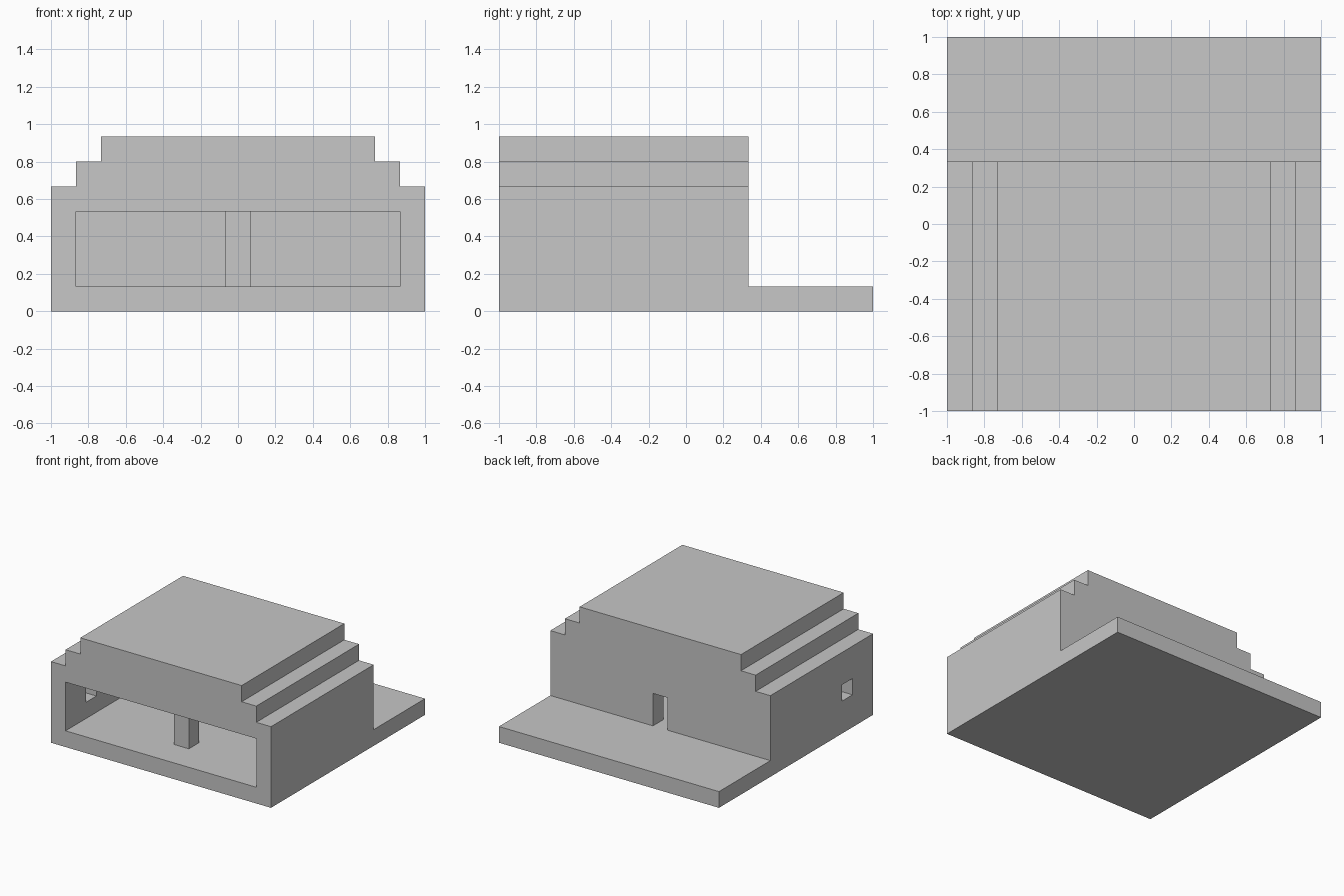
import bpy
import bmesh

U = 2 / 15  # one building block

cube = bpy.data.objects.get("Cube")
if cube:
    bpy.data.objects.remove(cube, do_unlink=True)

# Single plain grey finish
grey = bpy.data.materials.new("light grey")
grey.use_nodes = True
color = (0.57, 0.57, 0.57, 1)
grey.diffuse_color = color
bsdf = next(n for n in grey.node_tree.nodes if n.type == "BSDF_PRINCIPLED")
bsdf.inputs["Base Color"].default_value = color


def extrude_profile(name, profile, y0, y1):
    """Extrude an x-z outline from y0 to y1; all sizes in blocks."""
    bm = bmesh.new()
    face = bm.faces.new([bm.verts.new((x * U, y0 * U, z * U)) for x, z in profile])
    new = bmesh.ops.extrude_face_region(bm, geom=[face])["geom"]
    verts = [v for v in new if isinstance(v, bmesh.types.BMVert)]
    bmesh.ops.translate(bm, verts=verts, vec=(0, (y1 - y0) * U, 0))
    bmesh.ops.recalc_face_normals(bm, faces=bm.faces)
    mesh = bpy.data.meshes.new(name)
    bm.to_mesh(mesh)
    bm.free()
    mesh.materials.append(grey)
    obj = bpy.data.objects.new(name, mesh)
    bpy.context.collection.objects.link(obj)
    return obj


def box(name, x0, x1, y0, y1, z0, z1):
    return extrude_profile(name, [(x0, z0), (x1, z0), (x1, z1), (x0, z1)], y0, y1)


def cut(target, cutter):
    """Subtract the cutter, apply the result and remove the cutter."""
    cutter.hide_render = True
    mod = target.modifiers.new("opening", "BOOLEAN")
    mod.operation = "DIFFERENCE"
    mod.solver = "EXACT"
    mod.object = cutter
    bpy.context.view_layer.objects.active = target
    bpy.ops.object.modifier_apply(modifier=mod.name)
    bpy.data.objects.remove(cutter, do_unlink=True)


# Floor slab running out behind the building as a terrace
box("floor_slab", -7.5, 7.5, -7.5, 7.5, 0, 1)

# Walls and stepped roof from one mirrored outline
half = [(7.5, 1), (7.5, 5), (6.5, 5), (6.5, 6), (5.5, 6), (5.5, 7)]
outline = half + [(-x, z) for x, z in reversed(half)]
shell = extrude_profile("walls_and_roof", outline, -7.5, 2.5)

# Open-fronted room, back doorway and side window
cut(shell, box("room_cutter", -6.5, 6.5, -8.5, 1.5, 0.5, 4))
cut(shell, box("doorway_cutter", -0.5, 0.5, 1, 3, 0.5, 3))
cut(shell, box("window_cutter", -8, -6, -5.5, -4.5, 2, 3))

# Pillar carrying the roof behind the front opening
box("pillar", -0.5, 0.5, -5.5, -4.5, 1, 4)
